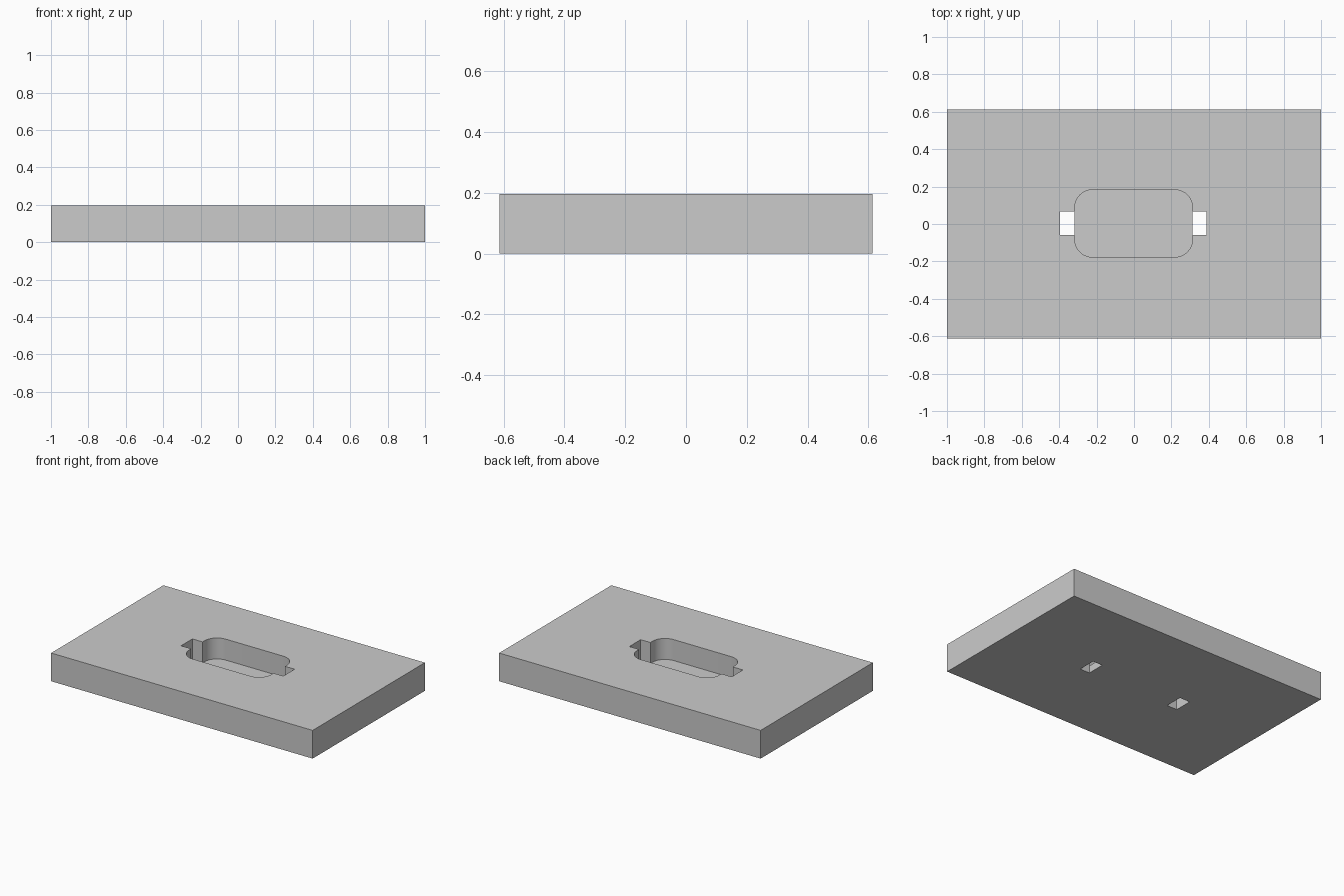
import bpy, bmesh
from math import cos, sin, pi

if "Cube" in bpy.data.objects:
    bpy.data.objects.remove(bpy.data.objects["Cube"])

H = 0.195      # plate height
FLOOR = 0.05   # pocket floor height


def prism(name, outline, z0, z1, cutter=False):
    """Extrude a closed outline from z0 to z1."""
    bm = bmesh.new()
    face = bm.faces.new([bm.verts.new((x, y, z0)) for x, y in outline])
    ext = bmesh.ops.extrude_face_region(bm, geom=[face])
    top = [v for v in ext["geom"] if isinstance(v, bmesh.types.BMVert)]
    bmesh.ops.translate(bm, verts=top, vec=(0, 0, z1 - z0))
    bmesh.ops.recalc_face_normals(bm, faces=bm.faces)
    mesh = bpy.data.meshes.new(name)
    bm.to_mesh(mesh)
    bm.free()
    ob = bpy.data.objects.new(name, mesh)
    bpy.context.collection.objects.link(ob)
    ob.hide_render = cutter
    return ob


def rect(x0, x1, y0, y1):
    return [(x0, y0), (x1, y0), (x1, y1), (x0, y1)]


def rounded_rect(x0, x1, y0, y1, r, n=10):
    corners = [(x1 - r, y1 - r), (x0 + r, y1 - r), (x0 + r, y0 + r), (x1 - r, y0 + r)]
    return [(cx + r * cos((q + i / n) * pi / 2), cy + r * sin((q + i / n) * pi / 2))
            for q, (cx, cy) in enumerate(corners) for i in range(n + 1)]


# Plate
plate = prism("plate", rect(-1, 1, -0.613, 0.613), 0, H)

# Rounded pocket with a slot right through the plate at each end
cutters = [
    prism("pocket_cutter", rounded_rect(-0.317, 0.313, -0.177, 0.183, 0.095), FLOOR, H + 0.1, True),
    prism("left_slot_cutter", rect(-0.395, -0.317, -0.058, 0.066), -0.1, H + 0.1, True),
    prism("right_slot_cutter", rect(0.313, 0.387, -0.058, 0.066), -0.1, H + 0.1, True),
]

for c in cutters:
    mod = plate.modifiers.new(c.name, "BOOLEAN")
    mod.operation = "DIFFERENCE"
    mod.solver = "EXACT"
    mod.object = c
    bpy.context.view_layer.objects.active = plate
    plate.select_set(True)
    bpy.ops.object.modifier_apply(modifier=mod.name)
    bpy.data.objects.remove(c)

# Smooth pocket corners, sharp edges elsewhere
bpy.ops.object.select_all(action="DESELECT")
plate.select_set(True)
bpy.context.view_layer.objects.active = plate
bpy.ops.object.shade_smooth_by_angle()
